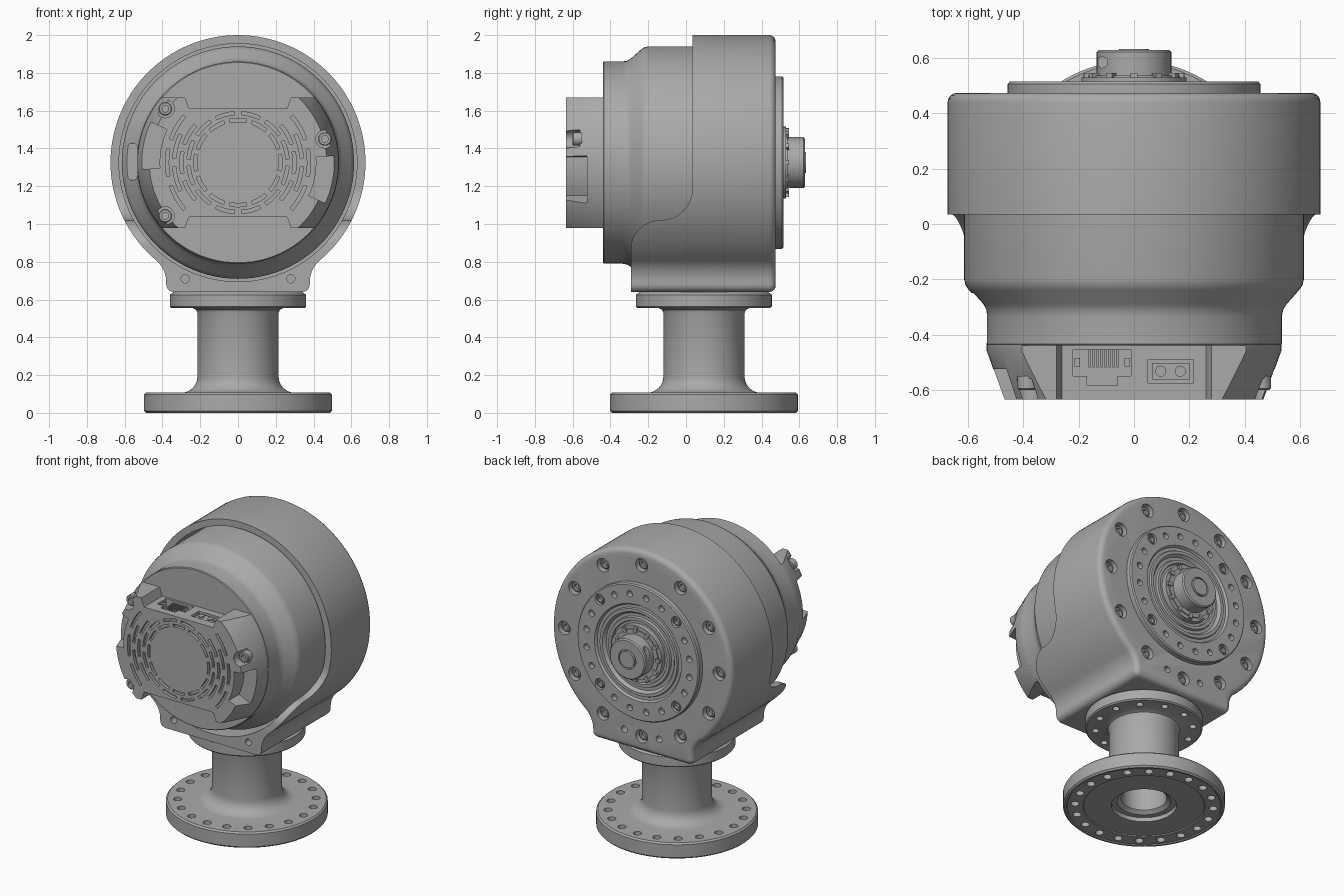
import bpy, bmesh
from math import sin, cos, radians, pi

cube = bpy.data.objects.get("Cube")
if cube:
    bpy.data.objects.remove(cube)

grey = bpy.data.materials.new("metal grey")
grey.use_nodes = True
grey.diffuse_color = (0.4, 0.4, 0.4, 1)
grey.node_tree.nodes["Principled BSDF"].inputs["Base Color"].default_value = (0.4, 0.4, 0.4, 1)

AXIS_Z = 1.325   # height of the motor axis
POST_Y = 0.095   # centre of the pedestal


def place(axis, u, v, w):
    return {"x": (w, u, v), "y": (u, w, v), "z": (u, v, w)}[axis]


def arc(cu, cv, r, a0, a1, n=12):
    angles = [radians(a0 + (a1 - a0) * i / n) for i in range(n + 1)]
    return [(cu + r * cos(a), cv + r * sin(a)) for a in angles]


def prism(bm, pts, lo, hi, axis):
    """Extrude a 2D outline along an axis."""
    clean = []
    for p in pts:
        if not clean or abs(p[0] - clean[-1][0]) + abs(p[1] - clean[-1][1]) > 1e-4:
            clean.append(p)
    a = [bm.verts.new(place(axis, u, v, lo)) for u, v in clean]
    b = [bm.verts.new(place(axis, u, v, hi)) for u, v in clean]
    bm.faces.new(a)
    bm.faces.new(b)
    for i in range(len(a)):
        j = (i + 1) % len(a)
        bm.faces.new((a[i], a[j], b[j], b[i]))


def box(bm, x, y, z):
    prism(bm, [(x[0], y[0]), (x[1], y[0]), (x[1], y[1]), (x[0], y[1])], z[0], z[1], "z")


def revolve(bm, profile, cu, cv, axis, n=96):
    """Turn (radius, height) points about an axis through (cu, cv)."""
    rings = []
    for r, h in profile:
        count = n if r > 0 else 1
        rings.append([bm.verts.new(place(axis, cu + r * cos(2 * pi * i / n),
                                         cv + r * sin(2 * pi * i / n), h)) for i in range(count)])
    for p, q in zip(rings, rings[1:]):
        for i in range(n):
            j = (i + 1) % n
            quad = [p[i % len(p)], p[j % len(p)], q[j % len(q)], q[i % len(q)]]
            bm.faces.new(list(dict.fromkeys(quad)))


def rod(bm, r, lo, hi, cu, cv, axis, n=20):
    revolve(bm, [(0, lo), (r, lo), (r, hi), (0, hi)], cu, cv, axis, n)


def ring(radius, angles, cu=0, cv=AXIS_Z):
    return [(cu + radius * cos(radians(a)), cv + radius * sin(radians(a))) for a in angles]


def raw(bm, name):
    bmesh.ops.recalc_face_normals(bm, faces=bm.faces)
    mesh = bpy.data.meshes.new(name)
    bm.to_mesh(mesh)
    bm.free()
    obj = bpy.data.objects.new(name, mesh)
    bpy.context.collection.objects.link(obj)
    mesh.materials.append(grey)
    return obj


def finish(bm, name, *cuts):
    """Make the part, run its cuts and shade it."""
    obj = raw(bm, name)
    bpy.ops.object.select_all(action="DESELECT")
    bpy.context.view_layer.objects.active = obj
    obj.select_set(True)
    for operation, cut in cuts:
        tool = raw(cut, "cutter")
        tool.hide_render = True
        mod = obj.modifiers.new("cut", "BOOLEAN")
        mod.operation, mod.solver, mod.object = operation, "EXACT", tool
        bpy.ops.object.modifier_apply(modifier=mod.name)
        bpy.data.objects.remove(tool)
    bpy.ops.object.shade_smooth_by_angle(angle=radians(32))
    return obj


def screw(bm, x, z, lo, top, r=0.033):
    """Socket-head screw along y; top is the exposed end."""
    d = 0.02 if top > lo else -0.02
    revolve(bm, [(0, lo), (r, lo), (r, top - d / 4), (r - 0.005, top), (0.018, top),
                 (0.018, top - d), (0, top - d)], x, z, "y", 18)


# Pedestal: base disc, neck and upper flange
bm = bmesh.new()
revolve(bm, [(0, 0.45), (0.14, 0.45), (0.14, 0.06), (0.165, 0.04), (0.2, 0.04), (0.2, 0.012),
             (0.37, 0.012), (0.375, 0.006), (0.47, 0.006), (0.475, 0), (0.487, 0), (0.497, 0.01),
             (0.497, 0.097), (0.487, 0.107)]
        + arc(0.3, 0.192, 0.085, 270, 180, 8)
        + [(0.215, 0.53), (0.222, 0.546), (0.24, 0.555), (0.352, 0.555), (0.36, 0.563),
           (0.36, 0.625), (0.35, 0.633), (0.33, 0.645), (0, 0.645)], 0, POST_Y, "z")
cut = bmesh.new()
for x, y in ring(0.425, range(0, 360, 18), 0, POST_Y):
    rod(cut, 0.026, -0.1, 0.2, x, y, "z", 16)
for x, y in ring(0.3, range(15, 360, 30), 0, POST_Y):
    rod(cut, 0.022, 0.5, 0.61, x, y, "z", 16)
finish(bm, "pedestal", ("DIFFERENCE", cut))

# Outer shell: ring that flows into a foot
bm = bmesh.new()
outline = (arc(0, AXIS_Z, 0.675, -50, 230, 90) + arc(-0.53, 0.693, 0.15, 50, 0, 8)
           + arc(-0.34, 0.68, 0.04, 180, 270, 5) + arc(0.34, 0.68, 0.04, 270, 360, 5)
           + arc(0.53, 0.693, 0.15, 180, 130, 8)[:-1])
prism(bm, outline, -0.29, 0.475, "y")
bmesh.ops.recalc_face_normals(bm, faces=bm.faces)
back = [e for e in bm.edges if all(v.co.y > 0.47 for v in e.verts)]
bmesh.ops.bevel(bm, geom=back, offset=0.035, segments=4, profile=0.5, affect="EDGES")
sweep = bmesh.new()
prism(sweep, [(-1, 2.5), (0.035, 2.5)] + arc(-0.135, 1.19, 0.17, 0, -90)
      + arc(-0.135, 0.86, 0.16, 90, 180) + [(-1, 0.86)], -1, 1, "x")
cut = bmesh.new()
rod(cut, 0.63, -1, 0.3, 0, AXIS_Z, "y", 96)
bolts = ring(0.58, range(0, 360, 30))
for x, z in bolts:
    rod(cut, 0.045, 0.43, 0.6, x, z, "y")
for x, z in ring(0.58, (257, 283)):
    rod(cut, 0.022, 0.42, 0.6, x, z, "y")
for x in (-0.28, 0.28):
    rod(cut, 0.022, -0.4, -0.23, x, 0.71, "y")
finish(bm, "shell", ("DIFFERENCE", sweep), ("DIFFERENCE", cut))

bm = bmesh.new()
for x, z in bolts:
    screw(bm, x, z, 0.425, 0.458)
finish(bm, "shell_screws")

# Motor housing inside the shell
bm = bmesh.new()
revolve(bm, [(0, 0.31), (0.615, 0.31), (0.615, -0.2), (0.61, -0.222), (0.597, -0.24),
             (0.553, -0.29), (0.54, -0.31), (0.535, -0.335), (0.535, -0.435), (0.53, -0.44),
             (0, -0.44)], 0, AXIS_Z, "y")
cut = bmesh.new()
prism(cut, arc(-0.56, 1.4, 0.028, 0, 180, 8) + arc(-0.56, 1.26, 0.028, 180, 360, 8),
      -0.6, -0.25, "y")
finish(bm, "motor_housing", ("DIFFERENCE", cut))

# Front cap: notched block trimmed by a cone
bm = bmesh.new()
top = [(-0.6, 0.345), (-0.28, 0.345), (-0.26, 0.288), (0.26, 0.288), (0.28, 0.345), (0.6, 0.345)]
prism(bm, [(x, AXIS_Z + z) for x, z in top] + [(x, AXIS_Z - z) for x, z in reversed(top)],
      -0.635, -0.43, "y")
cone = bmesh.new()
revolve(cone, [(0, -0.7), (0.446, -0.7), (0.533, -0.46), (0.533, -0.4), (0, -0.4)],
        0, AXIS_Z, "y")


def sector(bm, r0, r1, a0, a1, lo, hi):
    prism(bm, arc(0, AXIS_Z, r0, a0, a1, 6) + arc(0, AXIS_Z, r1, a1, a0, 6), lo, hi, "y")


cut = bmesh.new()
for turn in (0, 180):
    sector(cut, 0.415, 0.6, turn - 25, turn + 4, -0.7, -0.525)
cap_screws = [(-0.385, 1.61), (-0.385, 1.043), (0.46, 1.45)]
for x, z in cap_screws:
    rod(cut, 0.048, -0.7, -0.56, x, z, "y")
# ventilation slots
for k, r in enumerate((0.225, 0.262, 0.3, 0.338, 0.376)):
    for i in range(12):
        a = 30 * i + 15 * (k % 2)
        if max(abs(sin(radians(a + s))) for s in (-11, 0, 11)) * r < 0.262:
            sector(cut, r - 0.009, r + 0.009, a - 11, a + 11, -0.7, -0.615)
# connector sockets in the top face
prism(cut, [(-0.22, -0.455), (-0.01, -0.455), (-0.01, -0.55), (-0.06, -0.55), (-0.06, -0.585),
            (-0.17, -0.585), (-0.17, -0.55), (-0.22, -0.55)], 1.51, 1.75, "z")
box(cut, (0.05, 0.215), (-0.575, -0.49), (1.58, 1.75))
finish(bm, "front_cap", ("INTERSECT", cone), ("DIFFERENCE", cut))

bm = bmesh.new()
for x, z in cap_screws:
    screw(bm, x, z, -0.55, -0.6, 0.036)
finish(bm, "cap_screws")

bm = bmesh.new()
for i in range(8):
    x = -0.165 + i * 0.0145
    box(bm, (x, x + 0.007), (-0.52, -0.45), (1.5, 1.6))
for x in (-0.215, -0.035):
    box(bm, (x, x + 0.02), (-0.515, -0.485), (1.5, 1.6))
finish(bm, "network_socket_pins")
bm = bmesh.new()
box(bm, (0.065, 0.2), (-0.562, -0.503), (1.57, 1.605))
for x in (0.097, 0.168):
    rod(bm, 0.02, 1.6, 1.612, x, -0.533, "z")
finish(bm, "power_socket")

# Rear output flange with stepped grooves
bm = bmesh.new()
revolve(bm, [(0, 0.46), (0.457, 0.46), (0.457, 0.507), (0.45, 0.515), (0.325, 0.515),
             (0.315, 0.5), (0.295, 0.5), (0.29, 0.51), (0.27, 0.51), (0.255, 0.49),
             (0.235, 0.49), (0.23, 0.505), (0.21, 0.505), (0.205, 0.495), (0.19, 0.495),
             (0.19, 0.53), (0.165, 0.53), (0.165, 0.538), (0, 0.538)], 0, AXIS_Z, "y")
cut = bmesh.new()
for k in range(20):
    x, z = ring(0.405 if k % 5 == 0 else 0.39, [45 + 18 * k])[0]
    rod(cut, 0.036 if k % 5 == 0 else 0.021, 0.48, 0.6, x, z, "y")
finish(bm, "output_flange", ("DIFFERENCE", cut))

bm = bmesh.new()
for x, z in ring(0.405, range(45, 360, 90)):
    screw(bm, x, z, 0.475, 0.508, 0.03)
finish(bm, "flange_screws")

bm = bmesh.new()
for a in range(0, 360, 30):
    sector(bm, 0.15, 0.182, a - 4, a + 4, 0.525, 0.546)
finish(bm, "collar_teeth")

# Encoder hub on the output side
bm = bmesh.new()
revolve(bm, [(0, 0.53), (0.135, 0.53), (0.135, 0.622), (0.127, 0.63), (0.065, 0.63),
             (0.065, 0.615), (0.055, 0.615), (0.055, 0.634), (0, 0.634)], 0, AXIS_Z, "y", 64)
cut = bmesh.new()
rod(cut, 0.02, 1.36, 1.5, -0.115, 0.585, "z")
finish(bm, "hub", ("DIFFERENCE", cut))
